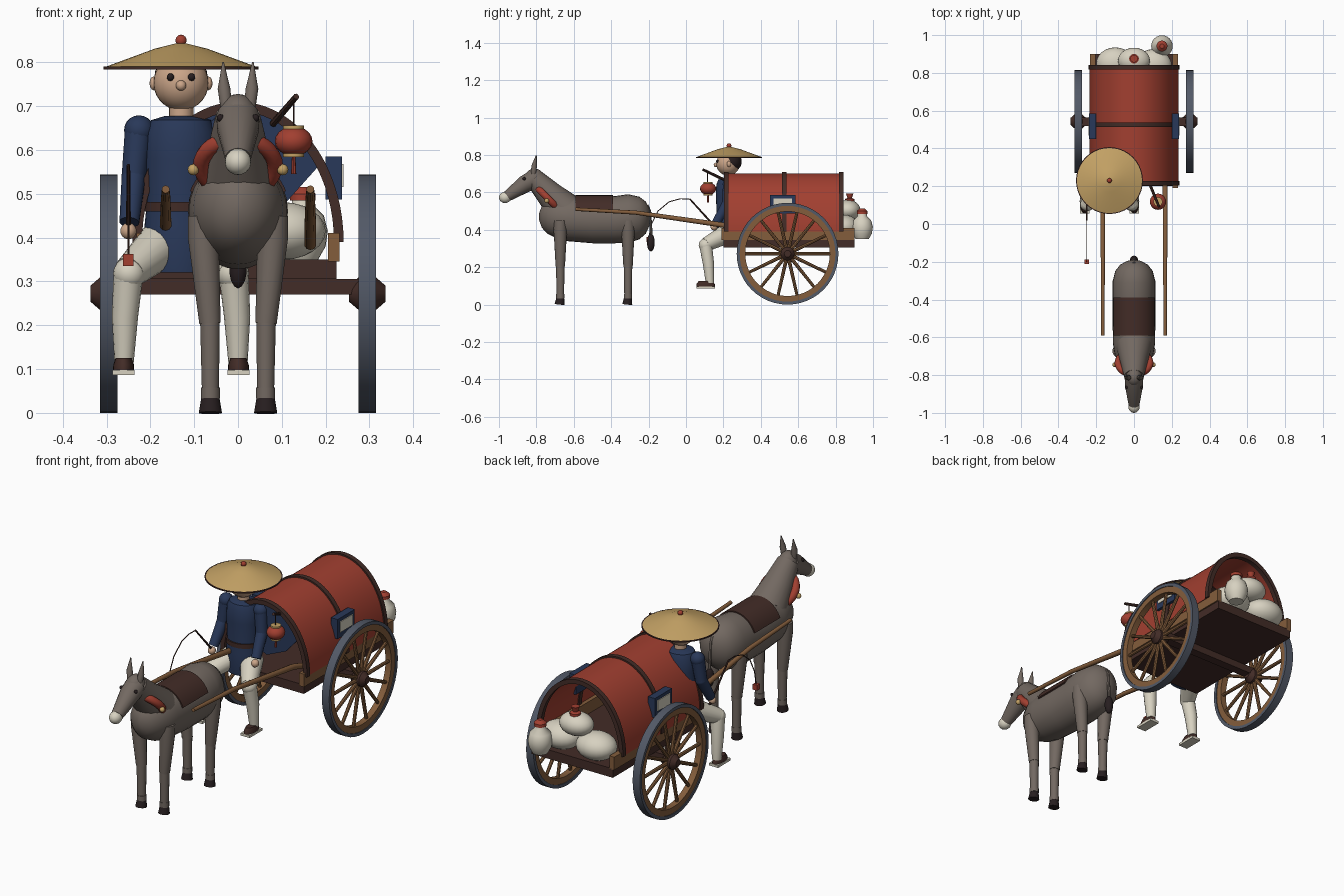
import bpy, bmesh, math
from mathutils import Vector, Matrix

if "Cube" in bpy.data.objects:
    bpy.data.objects.remove(bpy.data.objects["Cube"])


def mat(name, r, g, b):
    m = bpy.data.materials.new(name)
    m.diffuse_color = (r, g, b, 1)
    m.use_nodes = True
    m.node_tree.nodes["Principled BSDF"].inputs["Base Color"].default_value = m.diffuse_color
    return m


RED = mat("lacquer red", .36, .05, .03)
DARK = mat("dark brown", .055, .025, .02)
WOOD = mat("warm wood", .23, .11, .045)
NAVY = mat("navy cloth", .022, .04, .10)
GREY = mat("grey hide", .17, .14, .12)
CREAM = mat("cream", .68, .64, .53)
STRAW = mat("straw", .55, .36, .13)
SKIN = mat("skin", .60, .38, .25)
IRON = mat("iron", .085, .10, .135)
BLACK = mat("near black", .02, .013, .014)


def finish(name, bm, m):
    bmesh.ops.recalc_face_normals(bm, faces=bm.faces)
    me = bpy.data.meshes.new(name)
    bm.to_mesh(me)
    bm.free()
    me.materials.append(m)
    ob = bpy.data.objects.new(name, me)
    bpy.context.collection.objects.link(ob)
    return ob


def box(name, x, y, z, m):
    bm = bmesh.new()
    c = [(a + b) / 2 for a, b in (x, y, z)]
    s = [b - a for a, b in (x, y, z)]
    bmesh.ops.create_cube(bm, size=1, matrix=Matrix.Translation(c) @ Matrix.Diagonal((*s, 1)))
    return finish(name, bm, m)


def ball(name, c, r, m, seg=20):
    bm = bmesh.new()
    r = r if isinstance(r, tuple) else (r, r, r)
    bmesh.ops.create_uvsphere(bm, u_segments=seg, v_segments=seg // 2, radius=1,
                              matrix=Matrix.Translation(c) @ Matrix.Diagonal((*r, 1)))
    return finish(name, bm, m)


def skin_rings(name, rings, m, closed=False):
    """Join equal rings of points; cap the ends or close the loop."""
    bm = bmesh.new()
    vs = [[bm.verts.new(p) for p in ring] for ring in rings]
    n = len(vs[0])
    for k in range(len(vs) if closed else len(vs) - 1):
        a, b = vs[k], vs[(k + 1) % len(vs)]
        for i in range(n):
            bm.faces.new((a[i], a[(i + 1) % n], b[(i + 1) % n], b[i]))
    if not closed:
        bm.faces.new(vs[0])
        bm.faces.new(vs[-1])
    return finish(name, bm, m)


def tube(name, pts, radii, m, n=14):
    pts = [Vector(p) for p in pts]
    rings = []
    for i, p in enumerate(pts):
        t = (pts[min(i + 1, len(pts) - 1)] - pts[max(i - 1, 0)]).normalized()
        u = t.cross(Vector((1, 0, 0)) if abs(t.x) < .9 else Vector((0, 0, 1))).normalized()
        v = t.cross(u)
        rings.append([p + radii[i] * (u * math.cos(a) + v * math.sin(a))
                      for a in (2 * math.pi * k / n for k in range(n))])
    return skin_rings(name, rings, m)


def lathe(name, c, prof, m, n=32, sy=1, axis='Z', closed=False):
    """Turn (radius, height) pairs round an upright or crosswise axis."""
    rings = []
    for r, h in prof:
        ring = []
        for k in range(n):
            a = 2 * math.pi * k / n
            p = (r * math.cos(a), r * sy * math.sin(a), h)
            p = p if axis == 'Z' else (p[2], p[0], p[1])
            ring.append(Vector(c) + Vector(p))
        rings.append(ring)
    return skin_rings(name, rings, m, closed)


def arch(name, y0, y1, rx, rz, t, m, zc=.39, a0=0, n=36):
    """Half-elliptic shell running along y."""
    rings = []
    for k in range(n + 1):
        a = a0 + (math.pi - 2 * a0) * k / n
        o, i = [(q * math.cos(a), zc + w * math.sin(a)) for q, w in ((rx, rz), (rx - t, rz - t))]
        rings.append([(o[0], y0, o[1]), (o[0], y1, o[1]), (i[0], y1, i[1]), (i[0], y0, i[1])])
    return skin_rings(name, rings, m)


# cart bed, rails, axle
box("bed", (-.225, .225), (.2, .9), (.305, .35), DARK)
box("axle", (-.3, .3), (.52, .565), (.27, .306), DARK)
for s in (-1, 1):
    box("side_rail", tuple(sorted((s * .205, s * .232))), (.19, .9), (.345, .41), WOOD)

# wheels
for s in (-1, 1):
    c = Vector((s * .295, .543, .272))
    lathe("tyre", c, [(.272, -.02), (.272, .02), (.256, .02), (.256, -.02)], IRON, 48, axis='X', closed=True)
    lathe("wheel_rim", c, [(.257, -.016), (.257, .016), (.226, .016), (.226, -.016)], WOOD, 48, axis='X', closed=True)
    lathe("hub", c, [(.018, -.042), (.037, -.02), (.037, .02), (.018, .042)], DARK, 16, axis='X')
    for k in range(14):
        a = 2 * math.pi * k / 14
        d = Vector((0, math.cos(a), math.sin(a)))
        tube("spoke", [c + d * .02, c + d * .232], [.010, .008], WOOD, 8)
    # side window
    box("window_frame", tuple(sorted((s * .2, s * .237))), (.45, .585), (.487, .585), NAVY)
    box("window_pane", tuple(sorted((s * .236, s * .241))), (.468, .567), (.515, .568), CREAM)
    # shaft
    tube("shaft", [(s * .165, -.59, .51), (s * .165, -.27, .492), (s * .165, .2, .425), (s * .165, .33, .385)],
         [.009, .011, .014, .014], WOOD, 10)

# canopy, ribs and front curtain
arch("canopy", .21, .835, .235, .312, .010, RED)
for y in (.215, .525, .83):
    arch("canopy_rib", y - .012, y + .012, .241, .32, .022, DARK)
edge = [(.222 * math.cos(a), .39 + .298 * math.sin(a)) for a in (math.radians(35 + 5 * k) for k in range(23))]
edge += [(-.105, .475), (0, .43), (.105, .475)]
skin_rings("front_curtain", [[(x, y, z) for x, z in edge] for y in (.228, .235)], NAVY)

# sacks and jar at the back
for x, y, z, r in ((-.1, .85, .415, (.1, .085, .066)), (.1, .84, .415, (.1, .085, .066)),
                   (0, .865, .505, (.085, .068, .055))):
    ball("sack", (x, y, z), r, CREAM, 24)
lathe("sack_tie", (0, .875, .55), [(.026, 0), (.026, .014), (.012, .02), (.02, .045)], RED, 12)
lathe("jar", (.148, .942, .35), [(.035, 0), (.052, .03), (.057, .065), (.048, .1), (.026, .122), (.024, .14)], CREAM, 24)
lathe("jar_lid", (.148, .942, .485), [(.029, 0), (.029, .015), (.012, .03)], RED, 16)

# lantern on its pole
tube("lantern_pole", [(.08, .22, .66), (.133, .09, .722)], [.008, .007], DARK, 8)
tube("lantern_cord", [(.127, .115, .71), (.127, .115, .65)], [.002, .002], DARK, 6)
L = (.127, .118, .62)
ball("lantern", L, (.043, .043, .034), RED)
for z in (-.036, .028):
    lathe("lantern_cap", (L[0], L[1], L[2] + z), [(.024, 0), (.024, .008)], STRAW, 16)
tube("lantern_tassel", [(L[0], L[1], .588), (L[0], L[1], .545)], [.004, .006], RED, 8)

# donkey body as a loft of ellipses: y, centre z, half width, half height
secs = [(-.785, .47, .012, .02), (-.77, .47, .05, .06), (-.74, .468, .078, .09), (-.69, .465, .102, .112),
        (-.63, .46, .112, .121), (-.5, .452, .113, .124), (-.38, .454, .113, .126), (-.31, .46, .114, .13),
        (-.25, .463, .1, .114), (-.215, .465, .073, .086), (-.195, .468, .035, .045), (-.19, .47, .01, .012)]
skin_rings("donkey_body", [[(w * math.cos(a), y, z + h * math.sin(a)) for a in
           (2 * math.pi * k / 28 for k in range(28))] for y, z, w, h in secs], GREY)
arch("saddle_cloth", -.59, -.39, .12, .133, .016, DARK, zc=.452, a0=.42, n=24)
tube("donkey_neck", [(0, -.65, .51), (0, -.73, .59), (0, -.81, .675)], [.095, .072, .052], GREY, 20)
ball("donkey_poll", (0, -.81, .675), (.044, .052, .053), GREY)
tube("donkey_head", [(0, -.81, .672), (0, -.86, .645), (0, -.955, .58)], [.05, .047, .029], GREY, 18)
ball("muzzle", (0, -.967, .573), (.03, .033, .03), CREAM)

# collar ring across the neck
M = Matrix.Translation((0, -.735, .565)) @ Matrix.Rotation(-math.pi / 4, 4, 'X')
rings = []
for k in range(32):
    a = 2 * math.pi * k / 32
    rings.append([M @ Vector(((.084 + .019 * math.cos(b)) * math.cos(a), (.084 + .019 * math.cos(b)) * math.sin(a),
                              .019 * math.sin(b))) for b in (2 * math.pi * j / 10 for j in range(10))])
skin_rings("collar", rings, RED, closed=True)

for s in (-1, 1):
    ball("collar_bell", (s * .102, -.745, .555), .013, STRAW, 12)
    ball("donkey_eye", (s * .04, -.865, .673), .009, BLACK, 10)
    tube("donkey_ear", [(s * .027, -.815, .70), (s * .032, -.812, .74), (s * .034, -.80, .80)],
         [.014, .015, .002], GREY, 10)
    # legs and hooves
    for y in (-.672, -.31):
        tube("donkey_upper_leg", [(s * .08, y, .45), (s * .079, y, .40), (s * .064, y, .205)], [.035, .036, .025], GREY)
        tube("donkey_lower_leg", [(s * .064, y, .21), (s * .063, y, .055)], [.023, .020], GREY)
        tube("fetlock", [(s * .063, y, .058), (s * .063, y, .033)], [.022, .022], GREY)
        tube("hoof", [(s * .063, y, .036), (s * .063, y - .004, 0)], [.021, .027], BLACK)
tube("tail", [(0, -.21, .53), (0, -.195, .5), (0, -.185, .37)], [.010, .009, .007], GREY, 8)
ball("tail_tuft", (0, -.188, .332), (.021, .021, .048), BLACK, 14)

# driver torso, head and hat
X, Y = -.13, .23
lathe("tunic", (X, Y, 0), [(.08, .32), (.085, .36), (.083, .43), (.078, .48), (.082, .58), (.08, .64),
                           (.068, .668), (.035, .678)], NAVY, 28, .85)
lathe("belt", (X, Y, 0), [(.083, .459), (.084, .481)], DARK, 28, .87)
lathe("driver_neck", (X, Y, 0), [(.028, .66), (.028, .71)], SKIN, 16)
ball("driver_head", (X, Y - .005, .753), .063, SKIN, 28)
ball("hair", (X, Y + .013, .765), (.061, .055, .056), BLACK, 24)
ball("nose", (X, Y - .07, .747), .012, SKIN, 12)
lathe("straw_hat", (X, Y, 0), [(.004, .845), (.06, .831), (.174, .789), (.174, .785), (.06, .822), (.004, .835)], STRAW, 40)
lathe("hat_rim", (X, Y, 0), [(.172, .784), (.177, .784), (.177, .790), (.172, .790)], DARK, 40, closed=True)
ball("hat_knob", (X, Y, .85), .013, RED, 14)

for s in (-1, 1):
    ball("driver_eye", (X + s * .024, Y - .061, .766), .009, BLACK, 10)
    ball("driver_ear", (X + s * .062, Y, .752), (.01, .012, .016), SKIN, 12)
    # arm and hand
    ball("shoulder", (X + s * .096, Y, .645), .034, NAVY)
    tube("upper_arm", [(X + s * .097, Y, .645), (X + s * .108, Y - .01, .54)], [.032, .028], NAVY)
    ball("elbow", (X + s * .108, Y - .01, .54), .028, NAVY)
    tube("forearm", [(X + s * .108, Y - .01, .54), (X + s * .118, Y - .07, .435)], [.028, .023], NAVY)
    ball("hand", (X + s * .12, Y - .08, .415), .019, SKIN, 14)
    # leg and shoe
    tube("thigh", [(X + s * .045, Y, .385), (X + s * .118, .105, .32)], [.055, .037], CREAM, 18)
    ball("knee", (X + s * .118, .105, .318), .037, CREAM)
    tube("shin", [(X + s * .12, .105, .318), (X + s * .128, .12, .22), (X + s * .13, .128, .115)], [.034, .03, .022], CREAM, 16)
    fx = X + s * .131
    box("shoe_sole", (fx - .025, fx + .025), (.055, .155), (.086, .098), CREAM)
    lathe("shoe", (fx, .105, 0), [(.05, .097), (.049, .11), (.038, .125)], DARK, 20, 1).scale = (1, 1, 1)
    for v in bpy.context.collection.objects[-1].data.vertices:
        v.co.x = fx + (v.co.x - fx) * .48

# whip with cord and red tag
tube("whip_stick", [(-.25, .17, .40), (-.25, .02, .565)], [.006, .004], DARK, 8)
tube("whip_cord", [(-.25, .02, .565), (-.25, -.03, .566), (-.25, -.09, .55), (-.25, -.15, .5),
                   (-.25, -.185, .43), (-.25, -.198, .36)], [.0025] * 6, DARK, 6)
box("whip_tag", (-.262, -.238), (-.212, -.188), (.335, .362), RED)

# smooth round parts while keeping hard edges
for ob in bpy.context.collection.objects:
    ob.select_set(True)
    bpy.context.view_layer.objects.active = ob
bpy.ops.object.shade_smooth_by_angle(angle=math.radians(40))
